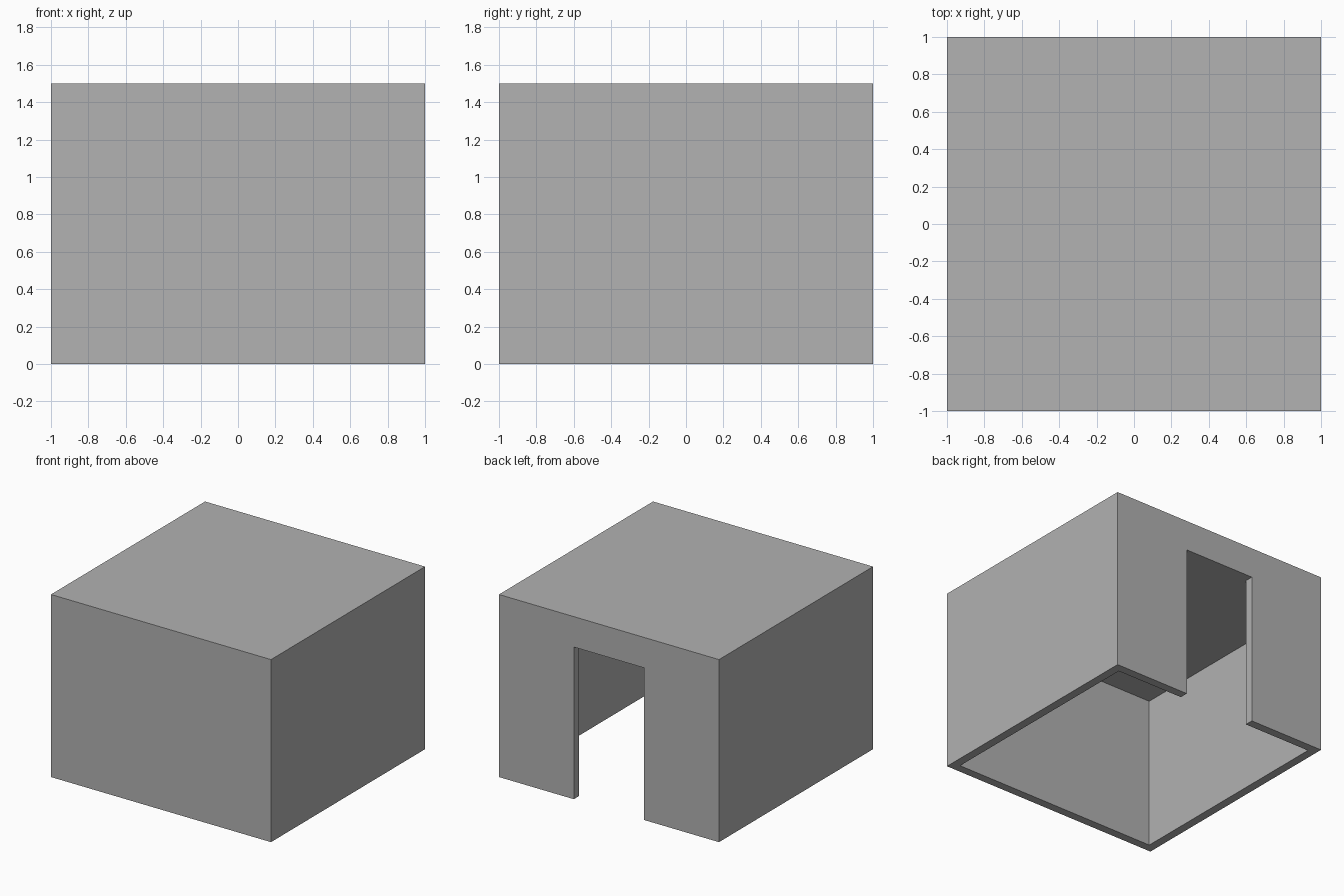
import bpy
import bmesh

if "Cube" in bpy.data.objects:
    bpy.data.objects.remove(bpy.data.objects["Cube"], do_unlink=True)

HALF, HEIGHT = 1.0, 1.5
WALL = 0.07
CEILING = 1.25
DOOR = 0.32          # half width of the doorway
INNER = HALF - WALL

grey = bpy.data.materials.new("plain grey")
grey.use_nodes = True
colour = (0.445, 0.445, 0.445, 1)
grey.diffuse_color = colour
grey.node_tree.nodes["Principled BSDF"].inputs["Base Color"].default_value = colour


def prism(name, plan, bottom, top):
    """Extrude a floor plan straight up into a closed solid."""
    bm = bmesh.new()
    base = bm.faces.new([bm.verts.new((x, y, bottom)) for x, y in plan])
    lifted = bmesh.ops.extrude_face_region(bm, geom=[base])["geom"]
    verts = [v for v in lifted if isinstance(v, bmesh.types.BMVert)]
    bmesh.ops.translate(bm, verts=verts, vec=(0, 0, top - bottom))
    bmesh.ops.recalc_face_normals(bm, faces=bm.faces)
    mesh = bpy.data.meshes.new(name)
    bm.to_mesh(mesh)
    bm.free()
    mesh.materials.append(grey)
    obj = bpy.data.objects.new(name, mesh)
    bpy.context.collection.objects.link(obj)
    return obj


def mirrored(points):
    """Complete a half plan across x = 0."""
    return points + [(-x, y) for x, y in reversed(points)]


# Solid block of the building
building = prism("building", mirrored([(HALF, -HALF), (HALF, HALF)]), 0, HEIGHT)

# Room and back doorway share one void, open at the bottom
void = prism("room_cutter", mirrored([
    (INNER, -INNER), (INNER, INNER), (DOOR, INNER), (DOOR, HALF + 0.1)]), -0.1, CEILING)
void.hide_render = True

cut = building.modifiers.new("room and doorway", "BOOLEAN")
cut.operation = "DIFFERENCE"
cut.solver = "EXACT"
cut.object = void
bpy.context.view_layer.objects.active = building
bpy.ops.object.modifier_apply(modifier=cut.name)
bpy.data.objects.remove(void, do_unlink=True)
